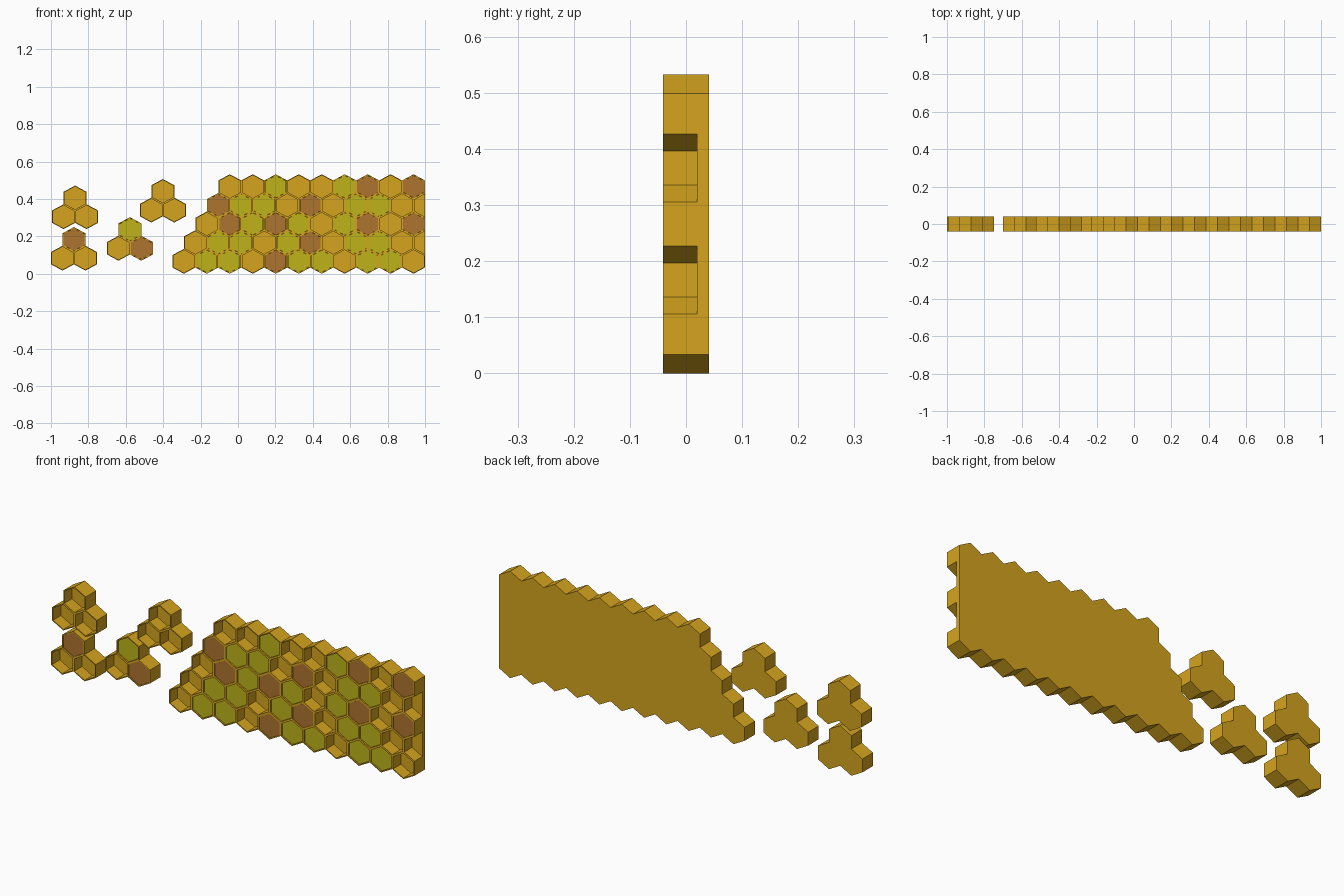
import bpy, bmesh

if "Cube" in bpy.data.objects:
    bpy.data.objects.remove(bpy.data.objects["Cube"])

H, R = 0.0614, 0.0665            # half width and tip radius of one cell
INNER = 0.915                    # pocket size relative to cell
FRONT, FLOOR, BACK = -0.041, 0.02, 0.041
HEX = [(0, 1), (-1, .5), (-1, -.5), (0, -1), (1, -.5), (1, .5)]


def material(name, col):
    m = bpy.data.materials.new(name)
    m.diffuse_color = (*col, 1)
    m.use_nodes = True
    m.node_tree.nodes["Principled BSDF"].inputs["Base Color"].default_value = m.diffuse_color
    return m


WAX = material("wax", (0.665, 0.37, 0.013))
HONEY = material("honey", (0.52, 0.456, 0.01))
CAP = material("capped_brood", (0.42, 0.175, 0.028))


def outline(cx, cz, s, half=False):
    return [(cx + x * H * s, cz + z * R * s) for x, z in (HEX[:4] if half else HEX)]


def finish(bm, name, mat):
    bmesh.ops.remove_doubles(bm, verts=bm.verts, dist=1e-4)
    bmesh.ops.recalc_face_normals(bm, faces=bm.faces)
    me = bpy.data.meshes.new(name)
    bm.to_mesh(me)
    bm.free()
    me.materials.append(mat)
    bpy.context.collection.objects.link(bpy.data.objects.new(name, me))


def wax_block(name, cells):
    """cells: (x, z, kind); kind '/' is a half cell opened on its right side."""
    bm = bmesh.new()

    def face(pts):
        bm.faces.new([bm.verts.new(p) for p in pts])

    sides = {}
    for cx, cz, kind in cells:
        half = kind == '/'
        o, i = outline(cx, cz, 1, half), outline(cx, cz, INNER, half)
        n = len(o)
        face([(x, BACK, z) for x, z in o])
        face([(x, FLOOR, z) for x, z in i])
        for k in range(n - 1 if half else n):
            a, b, c, d = o[k], o[(k + 1) % n], i[(k + 1) % n], i[k]
            face([(p[0], FRONT, p[1]) for p in (a, b, c, d)])          # rim
            face([(d[0], FRONT, d[1]), (c[0], FRONT, c[1]),
                  (c[0], FLOOR, c[1]), (d[0], FLOOR, d[1])])           # pocket wall
            key = (round((a[0] + b[0]) * 500), round((a[1] + b[1]) * 500))
            near = [q for q in sides if abs(q[0] - key[0]) < 3 and abs(q[1] - key[1]) < 3]
            if near:
                del sides[near[0]]       # shared edge, no outer wall
            else:
                sides[key] = (a, b)
        if half:                         # cut end, C shaped
            t, u, ti, ui = o[0], o[-1], i[0], i[-1]
            face([(p[0], y, p[1]) for p, y in
                  ((t, FRONT), (t, BACK), (u, BACK), (u, FRONT),
                   (ui, FRONT), (ui, FLOOR), (ti, FLOOR), (ti, FRONT))])
    for a, b in sides.values():
        face([(a[0], FRONT, a[1]), (b[0], FRONT, b[1]),
              (b[0], BACK, b[1]), (a[0], BACK, a[1])])
    finish(bm, name, WAX)


def fillings(name, cells, kind, y, mat):
    bm = bmesh.new()
    for cx, cz, k in cells:
        if k != kind:
            continue
        o = outline(cx, cz, INNER * 0.99)
        f = [bm.verts.new((x, y, z)) for x, z in o]
        b = [bm.verts.new((x, FLOOR, z)) for x, z in o]
        bm.faces.new(f)
        bm.faces.new(b[::-1])
        for j in range(6):
            bm.faces.new((f[j], b[j], b[(j + 1) % 6], f[(j + 1) % 6]))
    if bm.verts:
        finish(bm, name, mat)
    else:
        bm.free()


def comb(name, cells):
    wax_block(name + "_wax", cells)
    fillings(name + "_honey", cells, 'Y', -0.035, HONEY)
    fillings(name + "_caps", cells, 'B', -0.038, CAP)


# Main slab, rows from bottom to top (O empty, Y honey, B capped, / half cell)
rows = ["OYYOBYYOYYO", "OYYOYBOYYO/", "OBYBYOYBOB", "BYYOBOYYO/", "OOYOOYBOB"]
main = []
for r, row in enumerate(rows):
    last = 1.0 if row[-1] == '/' else 1.0 - H
    for c, k in enumerate(row):
        main.append((last - 2 * H * (len(row) - 1 - c), R + 1.5 * R * r, k))
comb("main_comb", main)

# Loose three-cell pieces: top cell, lower left, lower right
for n, (x, z, kinds) in enumerate([(-0.871, 0.405, "OOO"), (-0.877, 0.183, "BOO"),
                                   (-0.578, 0.236, "YOB"), (-0.402, 0.440, "OOO")]):
    comb(f"loose_comb_{n + 1}", [(x, z, kinds[0]), (x - H, z - 1.5 * R, kinds[1]),
                                 (x + H, z - 1.5 * R, kinds[2])])
